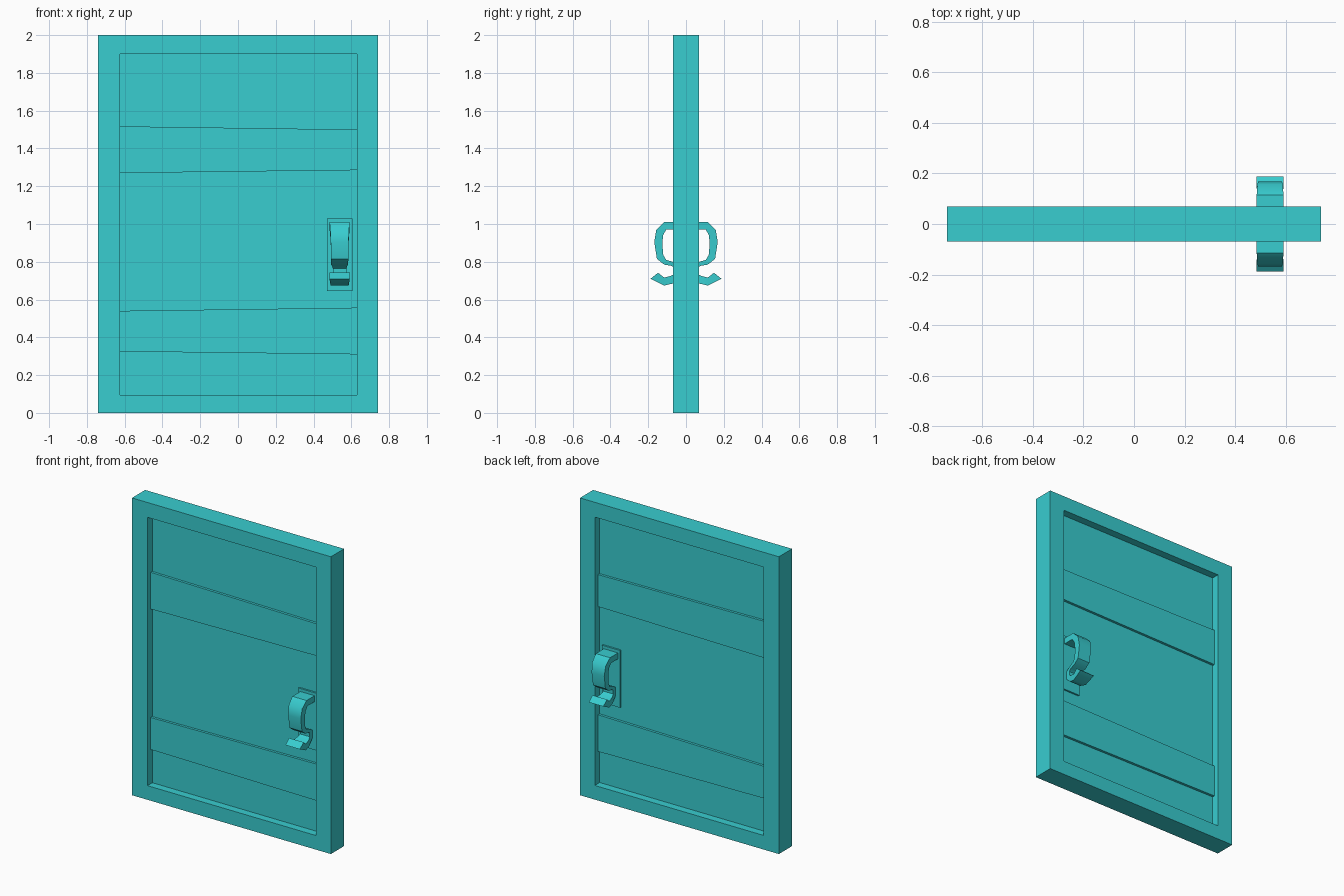
import bpy
import bmesh
from mathutils import Vector

old = bpy.data.objects.get("Cube")
if old:
    bpy.data.objects.remove(old)

teal = bpy.data.materials.new("teal")
teal.use_nodes = True
COLOUR = (0.04, 0.61, 0.63, 1)
teal.diffuse_color = COLOUR
teal.node_tree.nodes["Principled BSDF"].inputs["Base Color"].default_value = COLOUR


def finish(name, bm):
    bmesh.ops.recalc_face_normals(bm, faces=bm.faces)
    mesh = bpy.data.meshes.new(name)
    bm.to_mesh(mesh)
    bm.free()
    mesh.materials.append(teal)
    obj = bpy.data.objects.new(name, mesh)
    bpy.context.collection.objects.link(obj)
    return obj


def loft(name, rings):
    """Closed solid through a list of four-point rings."""
    bm = bmesh.new()
    loops = [[bm.verts.new(p) for p in ring] for ring in rings]
    for a, b in zip(loops, loops[1:]):
        for i in range(4):
            j = (i + 1) % 4
            bm.faces.new((a[i], a[j], b[j], b[i]))
    bm.faces.new(loops[0])
    bm.faces.new(loops[-1])
    return finish(name, bm)


def slab(name, outline, half_depth):
    """Four-sided outline in x and z, extruded evenly about y = 0."""
    return loft(name, [[(x, y, z) for x, z in outline]
                       for y in (-half_depth, half_depth)])


LEFT, RIGHT = -0.625, 0.63      # panel opening in x
LOW, HIGH = 0.095, 1.9          # panel opening in z

# Door leaf: a box with a recessed panel on both broad faces
bm = bmesh.new()
bmesh.ops.create_cube(bm, size=1)
for v in bm.verts:
    v.co = Vector((v.co.x * 1.48, v.co.y * 0.14, v.co.z * 2 + 1))
broad = [f for f in bm.faces if abs(f.normal.y) > 0.9]
bmesh.ops.inset_individual(bm, faces=broad, thickness=0.1)
for face in broad:
    side = face.normal.y
    rim = [v.co.copy() for v in face.verts]
    for v, c in zip(face.verts, rim):
        v.co.x = RIGHT if c.x > 0 else LEFT
        v.co.z = HIGH if c.z > 1 else LOW
    # sink the panel, leaving square walls around the opening
    result = bmesh.ops.extrude_discrete_faces(bm, faces=[face])
    floor = result["faces"][0]
    for v in floor.verts:
        v.co.y = 0.018 if side > 0 else -0.018
door = finish("door_leaf", bm)

# Slightly tapered planks across the panel, raised on both sides
planks = {"upper_plank": (1.27, 1.285, 1.5, 1.517),
          "lower_plank": (0.325, 0.31, 0.557, 0.54)}
for name, (bl, br, tr, tl) in planks.items():
    slab(name, [(LEFT, bl), (RIGHT, br), (RIGHT, tr), (LEFT, tl)], 0.035)

# Latch plate, showing on both sides
slab("latch_plate", [(0.47, 0.645), (0.605, 0.645),
                     (0.605, 1.03), (0.47, 1.03)], 0.03)

# Handle strap: outer y, z, inner y, z and half width along the S curve
STRAP = [(.02, 1.01, .02, .97, .053),
         (.115, 1.01, .105, .97, .053),
         (.157, .97, .122, .94, .05),
         (.168, .905, .125, .89, .047),
         (.154, .815, .12, .835, .046),
         (.115, .785, .105, .81, .045),
         (.075, .778, .07, .8, .04),
         (.058, .765, .03, .775, .036),
         (.058, .74, .03, .72, .036),
         (.075, .727, .07, .685, .042),
         (.115, .716, .115, .674, .048),
         (.148, .742, .188, .71, .054)]
CENTRE = 0.538
for name, s in (("front_handle", -1), ("back_handle", 1)):
    handle = loft(name, [[(CENTRE - w, s * oy, oz), (CENTRE + w, s * oy, oz),
                          (CENTRE + w, s * iy, iz), (CENTRE - w, s * iy, iz)]
                         for oy, oz, iy, iz, w in STRAP])
    bpy.ops.object.select_all(action="DESELECT")
    handle.select_set(True)
    bpy.context.view_layer.objects.active = handle
    bpy.ops.object.shade_smooth_by_angle(angle=0.7)
